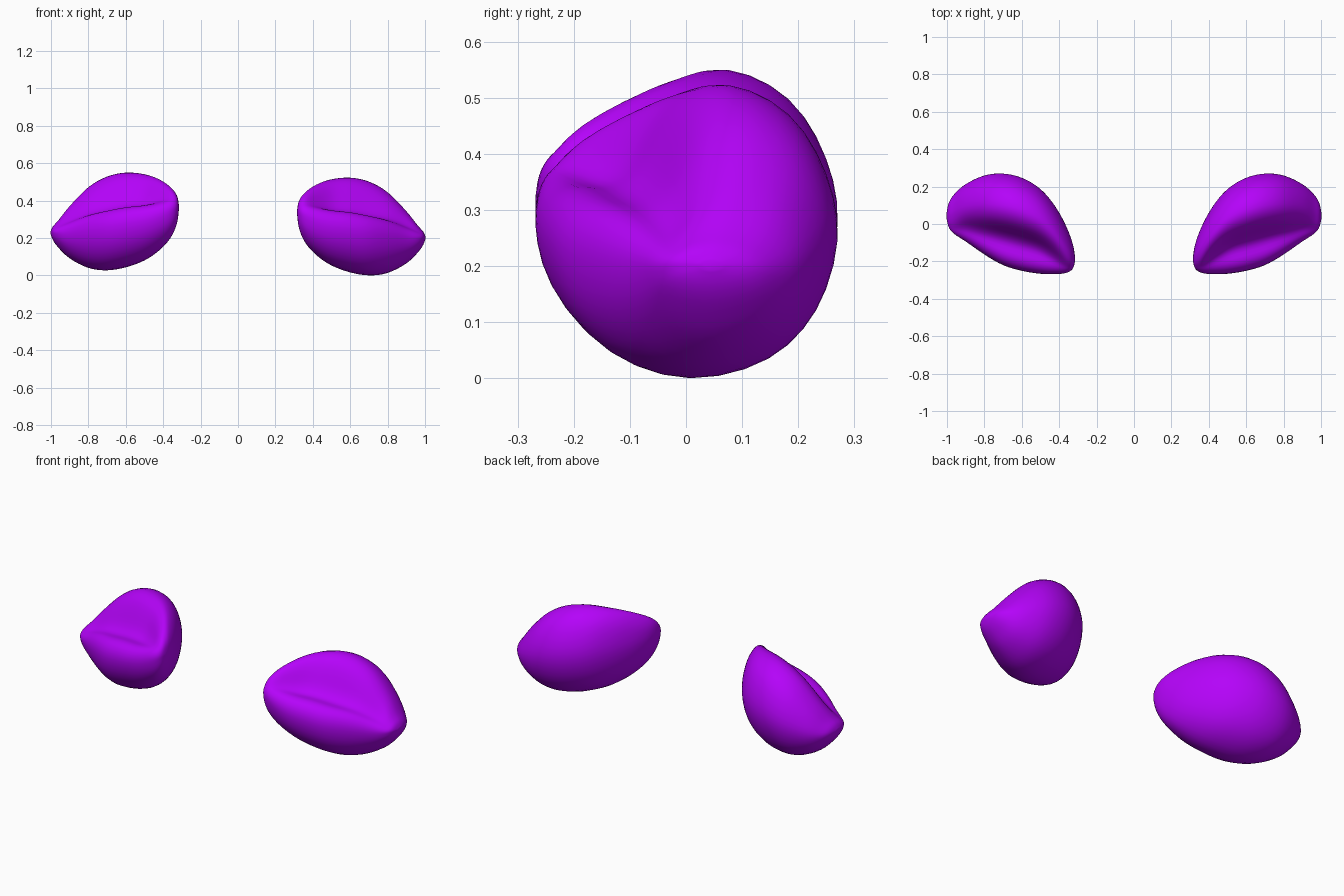
import bpy, bmesh

if "Cube" in bpy.data.objects:
    bpy.data.objects.remove(bpy.data.objects["Cube"])

# Stations along the pod: x, y front, y back, z bottom, z top, groove depth
STATIONS = [
    (0.316, -0.20, -0.17, 0.325, 0.35, 0.0),
    (0.326, -0.238, -0.11, 0.25, 0.40, 0.0),
    (0.36, -0.262, -0.015, 0.172, 0.445, 0.2),
    (0.42, -0.27, 0.095, 0.105, 0.488, 0.65),
    (0.50, -0.268, 0.19, 0.05, 0.517, 0.95),
    (0.60, -0.252, 0.25, 0.013, 0.526, 1.0),
    (0.70, -0.222, 0.272, -0.003, 0.505, 1.0),
    (0.80, -0.165, 0.262, 0.01, 0.448, 0.85),
    (0.90, -0.095, 0.215, 0.062, 0.345, 0.6),
    (0.96, -0.055, 0.162, 0.12, 0.268, 0.2),
    (0.99, -0.02, 0.115, 0.162, 0.235, 0.0),
    (1.002, 0.03, 0.06, 0.195, 0.208, 0.0),
]
# Cross-section in a unit box (y, z): creased form and plain form
CREASED = [(0.46, 0.0), (0.21, 0.08), (0.05, 0.26), (0.0, 0.46), (0.04, 0.585), (0.13, 0.635),
           (0.25, 0.625), (0.34, 0.69), (0.42, 0.83), (0.51, 0.95), (0.65, 1.0),
           (0.84, 0.91), (0.96, 0.72), (1.0, 0.50), (0.92, 0.25), (0.74, 0.07)]
PLAIN = [(0.48, 0.0), (0.24, 0.08), (0.07, 0.27), (0.01, 0.48), (0.0, 0.61), (0.04, 0.72),
         (0.11, 0.81), (0.19, 0.89), (0.29, 0.95), (0.42, 0.99), (0.58, 1.0),
         (0.80, 0.90), (0.94, 0.72), (1.0, 0.50), (0.92, 0.24), (0.74, 0.07)]


def catmull(points, steps, closed):
    """Smooth curve through the points, any dimension."""
    n, out = len(points), []
    pick = (lambda i: points[i % n]) if closed else (lambda i: points[max(0, min(n - 1, i))])
    for i in range(n if closed else n - 1):
        a, b, c, d = (pick(i + k) for k in (-1, 0, 1, 2))
        for s in range(steps):
            t = s / steps
            out.append([0.5 * (2 * q + (r - p) * t + (2 * p - 5 * q + 4 * r - w) * t * t
                               + (3 * q - p - 3 * r + w) * t ** 3)
                        for p, q, r, w in zip(a, b, c, d)])
    if not closed:
        out.append(list(points[-1]))
    return out


mat = bpy.data.materials.new("purple")
mat.diffuse_color = (0.46, 0.001, 0.95, 1)
mat.use_nodes = True
mat.node_tree.nodes["Principled BSDF"].inputs["Base Color"].default_value = mat.diffuse_color


def make_pod(name, side, lift):
    bm = bmesh.new()
    rings = []
    for x, y0, y1, z0, z1, g in catmull(STATIONS, 4, False):
        section = [(p[0] + (c[0] - p[0]) * g, p[1] + (c[1] - p[1]) * g)
                   for c, p in zip(CREASED, PLAIN)]
        rings.append([bm.verts.new((side * x, y0 + (y1 - y0) * s, z0 + (z1 - z0) * t + lift))
                      for s, t in catmull(section, 3, True)])
    n = len(rings[0])
    for a, b in zip(rings, rings[1:]):
        for i in range(n):
            j = (i + 1) % n
            bm.faces.new((a[i], a[j], b[j], b[i]))
    bm.faces.new(rings[0])
    bm.faces.new(rings[-1])
    # Relax the surface for a soft, organic look
    for _ in range(4):
        bmesh.ops.smooth_vert(bm, verts=bm.verts[:], factor=0.3,
                              use_axis_x=True, use_axis_y=True, use_axis_z=True)
    bmesh.ops.recalc_face_normals(bm, faces=bm.faces[:])
    mesh = bpy.data.meshes.new(name)
    bm.to_mesh(mesh)
    bm.free()
    mesh.polygons.foreach_set("use_smooth", [True] * len(mesh.polygons))
    mesh.materials.append(mat)
    obj = bpy.data.objects.new(name, mesh)
    bpy.context.collection.objects.link(obj)


# Mirrored pair, the left one sits slightly higher
make_pod("right_eye_pod", 1, 0.0)
make_pod("left_eye_pod", -1, 0.027)
